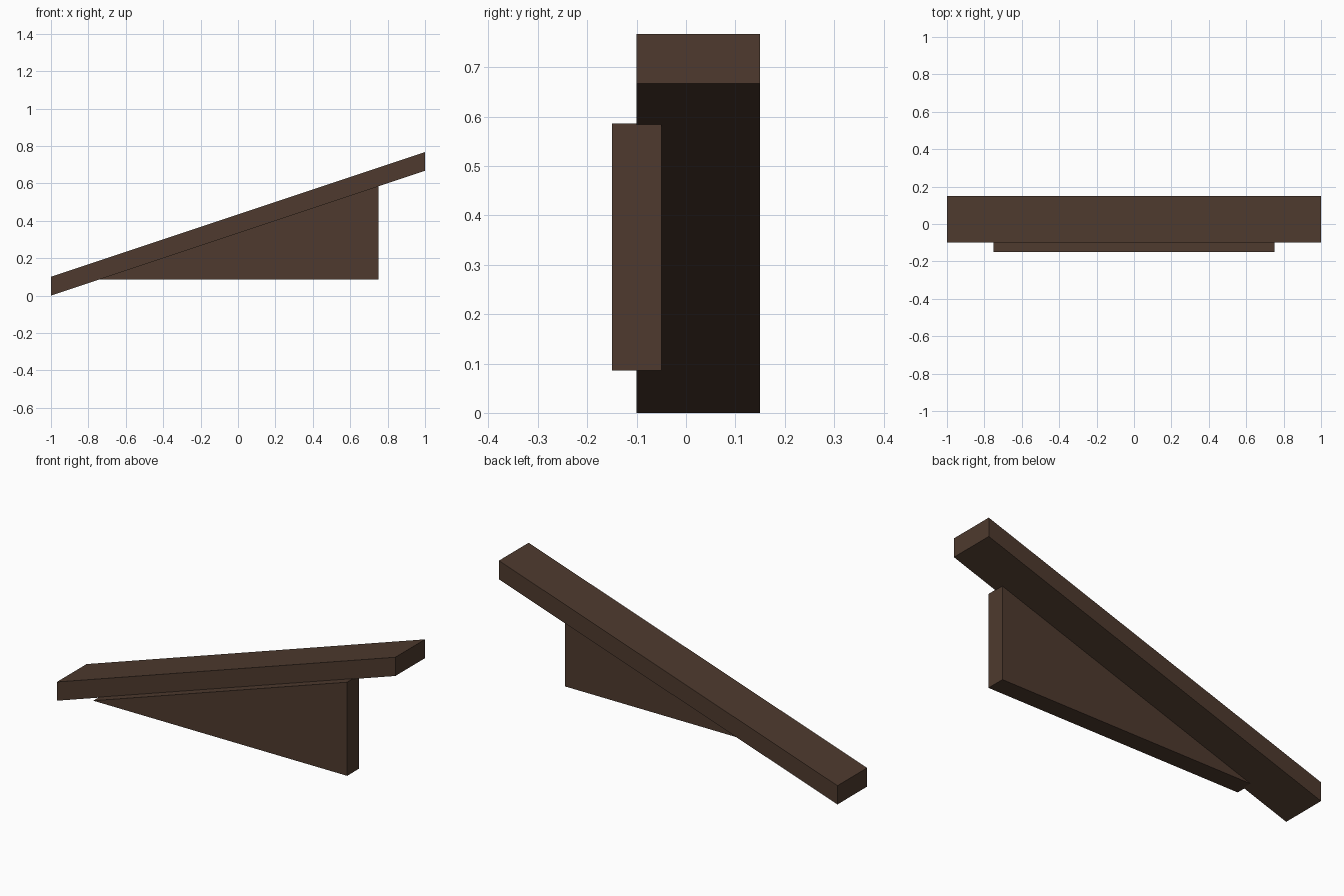
import bpy, bmesh

if "Cube" in bpy.data.objects:
    bpy.data.objects.remove(bpy.data.objects["Cube"])

wood = bpy.data.materials.new("dark brown wood")
wood.diffuse_color = (0.0762, 0.0423, 0.0273, 1)
wood.use_nodes = True
wood.node_tree.nodes["Principled BSDF"].inputs["Base Color"].default_value = wood.diffuse_color


def extrude_profile(name, profile, y0, y1):
    """Extrude an (x, z) outline along y into a closed solid."""
    bm = bmesh.new()
    face = bm.faces.new([bm.verts.new((x, y0, z)) for x, z in profile])
    ext = bmesh.ops.extrude_face_region(bm, geom=[face])
    verts = [g for g in ext["geom"] if isinstance(g, bmesh.types.BMVert)]
    bmesh.ops.translate(bm, verts=verts, vec=(0, y1 - y0, 0))
    bmesh.ops.recalc_face_normals(bm, faces=bm.faces)
    mesh = bpy.data.meshes.new(name)
    bm.to_mesh(mesh)
    bm.free()
    mesh.materials.append(wood)
    obj = bpy.data.objects.new(name, mesh)
    bpy.context.collection.objects.link(obj)
    return obj


# sloping plank with vertical ends
extrude_profile("sloping_plank",
                [(-1, 0), (1, 0.667), (1, 0.767), (-1, 0.1)], -0.1, 0.15)

# triangular support under the front edge
extrude_profile("triangular_support",
                [(-0.75, 0.086), (0.75, 0.086), (0.75, 0.586)], -0.15, -0.05)
